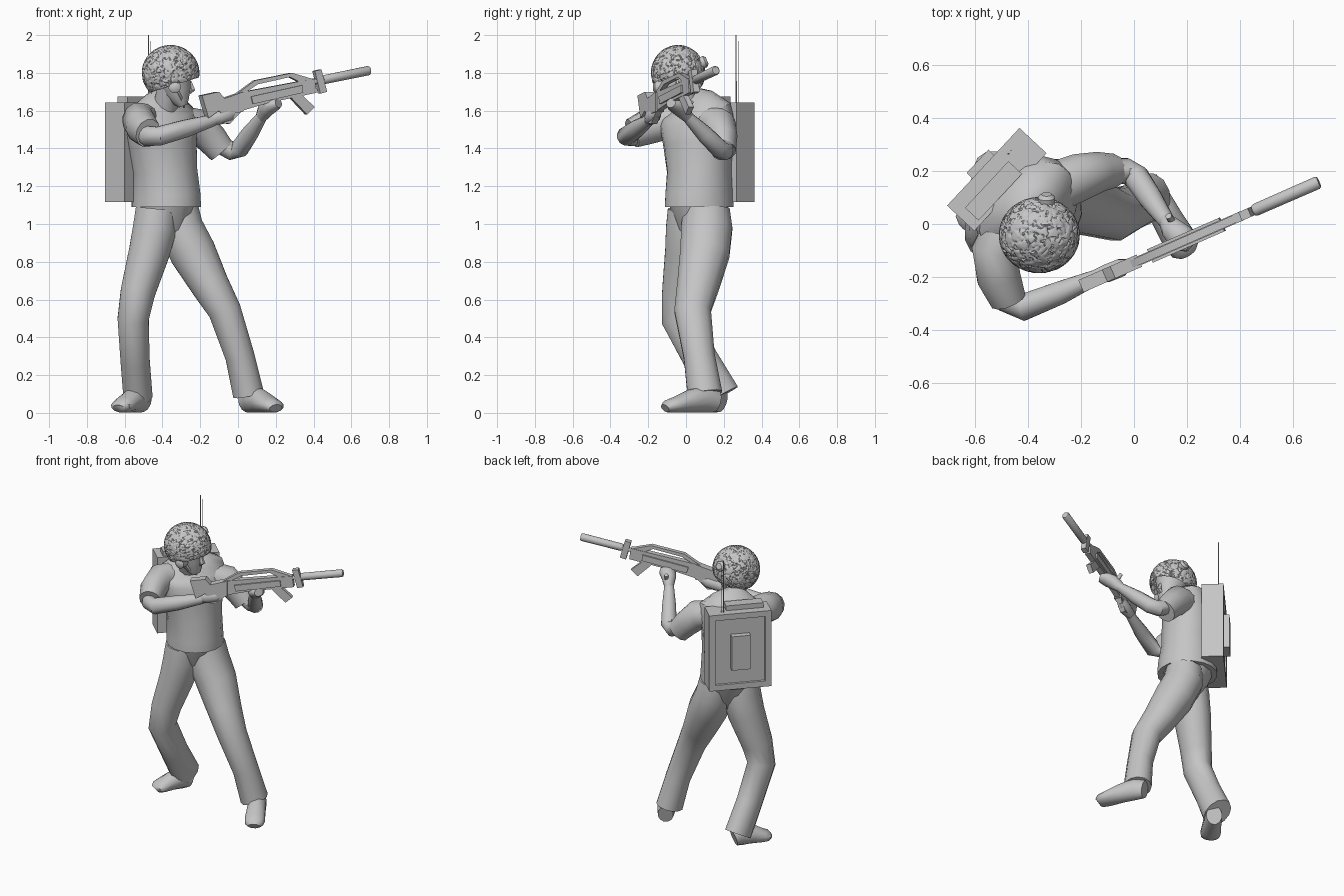
import bpy, bmesh, math
from mathutils import Vector, Matrix, noise

if "Cube" in bpy.data.objects:
    bpy.data.objects.remove(bpy.data.objects["Cube"])

# One plain grey for the whole figure
grey = bpy.data.materials.new("plain grey")
grey.use_nodes = True
grey.diffuse_color = (.56, .56, .56, 1)
grey.node_tree.nodes["Principled BSDF"].inputs["Base Color"].default_value = grey.diffuse_color

UP = Vector((0, 0, 1))
BACKWARD = Vector((0, 1, 0))
FACING = Vector((0.73, -0.68, 0))      # direction the chest points
SIDE = Vector((0.68, 0.73, 0))         # from right shoulder to left shoulder
parts = []


def finish(name, bm):
    bmesh.ops.recalc_face_normals(bm, faces=bm.faces)
    mesh = bpy.data.meshes.new(name)
    bm.to_mesh(mesh)
    bm.free()
    mesh.materials.append(grey)
    obj = bpy.data.objects.new(name, mesh)
    bpy.context.collection.objects.link(obj)
    parts.append(obj)


def loft(name, sections, ref=UP, sides=12):
    """Skin elliptical rings (x, y, z, half width, half height) along a path."""
    bm = bmesh.new()
    centres = [Vector(s[:3]) for s in sections]
    rings = []
    for i, s in enumerate(sections):
        tangent = (centres[min(i + 1, len(centres) - 1)] - centres[max(i - 1, 0)]).normalized()
        across = tangent.cross(ref).normalized()
        over = across.cross(tangent)
        ring = []
        for k in range(sides):
            a = math.tau * (k + 0.5) / sides
            ring.append(bm.verts.new(centres[i] + across * s[3] * math.cos(a) + over * s[4] * math.sin(a)))
        rings.append(ring)
    for lower, upper in zip(rings, rings[1:]):
        for k in range(sides):
            n = (k + 1) % sides
            bm.faces.new((lower[k], lower[n], upper[n], upper[k]))
    bm.faces.new(rings[0])
    bm.faces.new(rings[-1])
    finish(name, bm)


# Shirt, collar and trousers
loft("shirt", [(-.38, .07, 1.09, .18, .19), (-.38, .07, 1.15, .178, .188), (-.385, .07, 1.28, .175, .17),
               (-.4, .065, 1.42, .195, .175), (-.405, .06, 1.53, .22, .17), (-.405, .055, 1.6, .215, .14),
               (-.395, .03, 1.645, .14, .1), (-.385, .01, 1.67, .08, .075)], FACING, 16)
loft("trouser_seat", [(-.37, .07, .9, .07, .07), (-.37, .07, .97, .13, .11),
                      (-.38, .07, 1.12, .165, .165)], FACING)
loft("left_trouser", [(-.32, .11, 1.08, .115, .125), (-.305, .11, .98, .125, .14), (-.24, .1, .85, .127, .135),
                      (-.15, .065, .68, .105, .115), (-.07, .035, .54, .09, .1), (.01, .07, .3, .08, .085),
                      (.055, .1, .1, .085, .095)], BACKWARD)
loft("right_trouser", [(-.43, .02, 1.08, .115, .12), (-.44, .02, .98, .12, .13), (-.47, .01, .85, .112, .125),
                       (-.53, -.025, .64, .095, .105), (-.555, -.035, .5, .085, .1),
                       (-.545, .08, .28, .08, .095), (-.53, .185, .09, .08, .105)], BACKWARD)

# Shoes run from heel to toe with the soles on the ground
for side, heel, toe in (("left", Vector((.045, .16, 0)), Vector((.2, -.11, 0))),
                        ("right", Vector((-.5, .19, 0)), Vector((-.63, -.01, 0)))):
    rows = []
    for f, wide, high in ((0, .05, .06), (.2, .058, .075), (.5, .06, .062), (.8, .066, .042), (.95, .058, .034),
                          (1, .038, .024)):
        rows.append((*heel.lerp(toe, f)[:2], high, wide, high))
    loft(side + "_shoe", rows)

# Short sleeves, bare arms and hands
loft("right_sleeve", [(-.47, .02, 1.55, .08, .08), (-.525, -.1, 1.545, .09, .1), (-.51, -.2, 1.515, .085, .095),
                      (-.475, -.285, 1.48, .07, .08)])
loft("right_arm", [(-.53, -.2, 1.5, .05, .06), (-.475, -.29, 1.465, .05, .055), (-.42, -.315, 1.465, .052, .052),
                   (-.28, -.26, 1.505, .045, .048), (-.13, -.195, 1.55, .028, .032)])
loft("right_hand", [(-.15, -.2, 1.55, .026, .03), (-.1, -.185, 1.565, .035, .04), (-.05, -.165, 1.58, .035, .04),
                    (-.02, -.15, 1.59, .02, .025)])
loft("left_sleeve", [(-.32, .13, 1.55, .1, .08), (-.21, .175, 1.52, .092, .095), (-.14, .195, 1.45, .078, .085),
                     (-.085, .2, 1.385, .066, .075)])
loft("left_arm", [(-.15, .2, 1.45, .05, .05), (-.03, .2, 1.385, .05, .05), (.01, .175, 1.4, .05, .05),
                  (.06, .1, 1.475, .046, .046), (.13, .0, 1.575, .03, .028)])
loft("left_hand", [(.12, .015, 1.56, .028, .03), (.145, -.02, 1.605, .045, .045), (.18, -.055, 1.63, .055, .04),
                   (.215, -.08, 1.64, .03, .025)])
loft("left_thumb", [(.15, -.0, 1.6, .015, .015), (.13, .03, 1.65, .012, .012)])

# Head facing the aim direction
loft("neck", [(-.39, .02, 1.6, .07, .07), (-.375, -.02, 1.68, .062, .065), (-.36, -.04, 1.76, .065, .07)], BACKWARD)
loft("face", [(-.355, -.045, 1.88, .06, .06), (-.35, -.045, 1.8, .11, .1), (-.335, -.045, 1.75, .09, .085),
              (-.32, -.045, 1.7, .075, .07), (-.3, -.045, 1.65, .045, .05),
              (-.29, -.045, 1.625, .025, .035)], BACKWARD)
loft("nose", [(-.255, -.045, 1.755, .01, .01), (-.245, -.045, 1.71, .022, .018),
              (-.26, -.045, 1.695, .012, .015)], BACKWARD, 6)

# Helmet dome, trimmed low at the nape, with a finely crumpled cloth cover
bm = bmesh.new()
bmesh.ops.create_icosphere(bm, subdivisions=6, radius=1)
bmesh.ops.bisect_plane(bm, geom=bm.verts[:] + bm.edges[:] + bm.faces[:], plane_co=(0, 0, -.48),
                       plane_no=Vector((.32, 0, -1)), clear_outer=True)
for vert in bm.verts:
    spot = vert.co.copy()
    fold = noise.noise(spot * 6 + noise.noise_vector(spot * 5))
    vert.co *= .965 + .04 * min(1, abs(fold) * 5)
bmesh.ops.transform(bm, verts=bm.verts,
                    matrix=Matrix.Translation((-.357, -.042, 1.8)) @ Matrix.Diagonal((.152, .143, .147, 1)))
finish("helmet", bm)

# Ear cup with its strap, and the lamp on the far side of the helmet
loft("ear_cup", [(-.335, -.11, 1.725, .033, .033), (-.335, -.165, 1.725, .033, .033),
                 (-.335, -.175, 1.725, .02, .02)])
loft("helmet_lamp", [(-.33, .05, 1.84, .03, .03), (-.33, .1, 1.86, .033, .033), (-.33, .112, 1.865, .02, .02)])
loft("chin_strap", [(-.33, -.125, 1.73, .005, .01), (-.3, -.1, 1.67, .005, .01),
                    (-.285, -.045, 1.622, .005, .01)])

# Radio pack on the back, with a recessed rear panel
PACK = Matrix.Translation((-.517, .168, 0)) @ Matrix.Rotation(math.atan2(SIDE.y, SIDE.x), 4, "Z")


def pack_box(name, offset, size, recess=False):
    bm = bmesh.new()
    bmesh.ops.create_cube(bm, size=1)
    bmesh.ops.transform(bm, verts=bm.verts, matrix=PACK @ Matrix.Translation(offset) @ Matrix.Diagonal((*size, 1)))
    if recess:
        bm.normal_update()
        back = min(bm.faces, key=lambda f: f.normal.dot(FACING))
        bmesh.ops.inset_region(bm, faces=[back], thickness=.055)
        bmesh.ops.inset_region(bm, faces=[back], thickness=.004, depth=-.01)
    finish(name, bm)


pack_box("radio_pack", (0, 0, 1.38), (.4, .14, .525), True)
pack_box("pack_battery", (0, .075, 1.38), (.12, .05, .235))
pack_box("pack_lid", (-.04, -.02, 1.658), (.24, .07, .035))
for side, x in (("right", -.1), ("left", .1)):
    pack_box(side + "_strap", (x, -.1, 1.6), (.05, .1, .03))
loft("long_antenna", [(-.473, .265, 1.64, .004, .004), (-.473, .265, 2, .003, .003)], BACKWARD, 6)
loft("short_antenna", [(-.464, .277, 1.64, .002, .002), (-.464, .277, 1.97, .002, .002)], BACKWARD, 6)

# Rifle: side profiles given a thickness and turned to the aim direction
AIM = math.atan(.4375)
BUTT = Vector((-.19, -.23, 0))


def rifle_plate(name, outline, thick):
    bm = bmesh.new()
    face = bm.faces.new([bm.verts.new(((x - BUTT.x) / math.cos(AIM), -thick / 2, z)) for x, z in outline])
    grown = bmesh.ops.extrude_face_region(bm, geom=[face])["geom"]
    bmesh.ops.translate(bm, vec=(0, thick, 0), verts=[v for v in grown if isinstance(v, bmesh.types.BMVert)])
    bmesh.ops.transform(bm, verts=bm.verts, matrix=Matrix.Translation(BUTT) @ Matrix.Rotation(AIM, 4, "Z"))
    finish(name, bm)


def aimed(x, z, radius):
    return (x, BUTT.y + .4375 * (x - BUTT.x), z, radius, radius)


rifle_plate("rifle_stock", [(-.2, 1.68), (-.11, 1.7), (-.08, 1.665), (.02, 1.7), (.02, 1.595), (-.09, 1.575),
                            (-.11, 1.6), (-.165, 1.56)], .05)
rifle_plate("rifle_body", [(.0, 1.695), (.4, 1.77), (.41, 1.695), (.15, 1.64), (.0, 1.595)], .036)
rifle_plate("carry_handle", [(-.01, 1.69), (.085, 1.76), (.28, 1.8), (.4, 1.765), (.32, 1.752), (.27, 1.778),
                             (.1, 1.74), (.04, 1.7)], .03)
rifle_plate("side_panel", [(.06, 1.675), (.33, 1.735), (.335, 1.695), (.07, 1.635)], .055)
rifle_plate("pistol_grip", [(-.03, 1.61), (.03, 1.615), (-.05, 1.53), (-.09, 1.535)], .035)
rifle_plate("magazine", [(.27, 1.675), (.325, 1.69), (.4, 1.62), (.36, 1.58)], .03)
rifle_plate("front_sight", [(.4, 1.81), (.435, 1.818), (.465, 1.7), (.43, 1.69)], .035)
loft("barrel", [aimed(.38, 1.748, .014), aimed(.48, 1.768, .014)])
loft("muzzle_tube", [aimed(.45, 1.763, .02), aimed(.46, 1.765, .024), aimed(.69, 1.812, .025),
                     aimed(.697, 1.813, .02)], UP, 16)

# Smooth shading that keeps hard edges
bpy.ops.object.select_all(action="DESELECT")
for obj in parts:
    obj.select_set(True)
bpy.context.view_layer.objects.active = parts[0]
bpy.ops.object.shade_smooth_by_angle(angle=math.radians(40))
